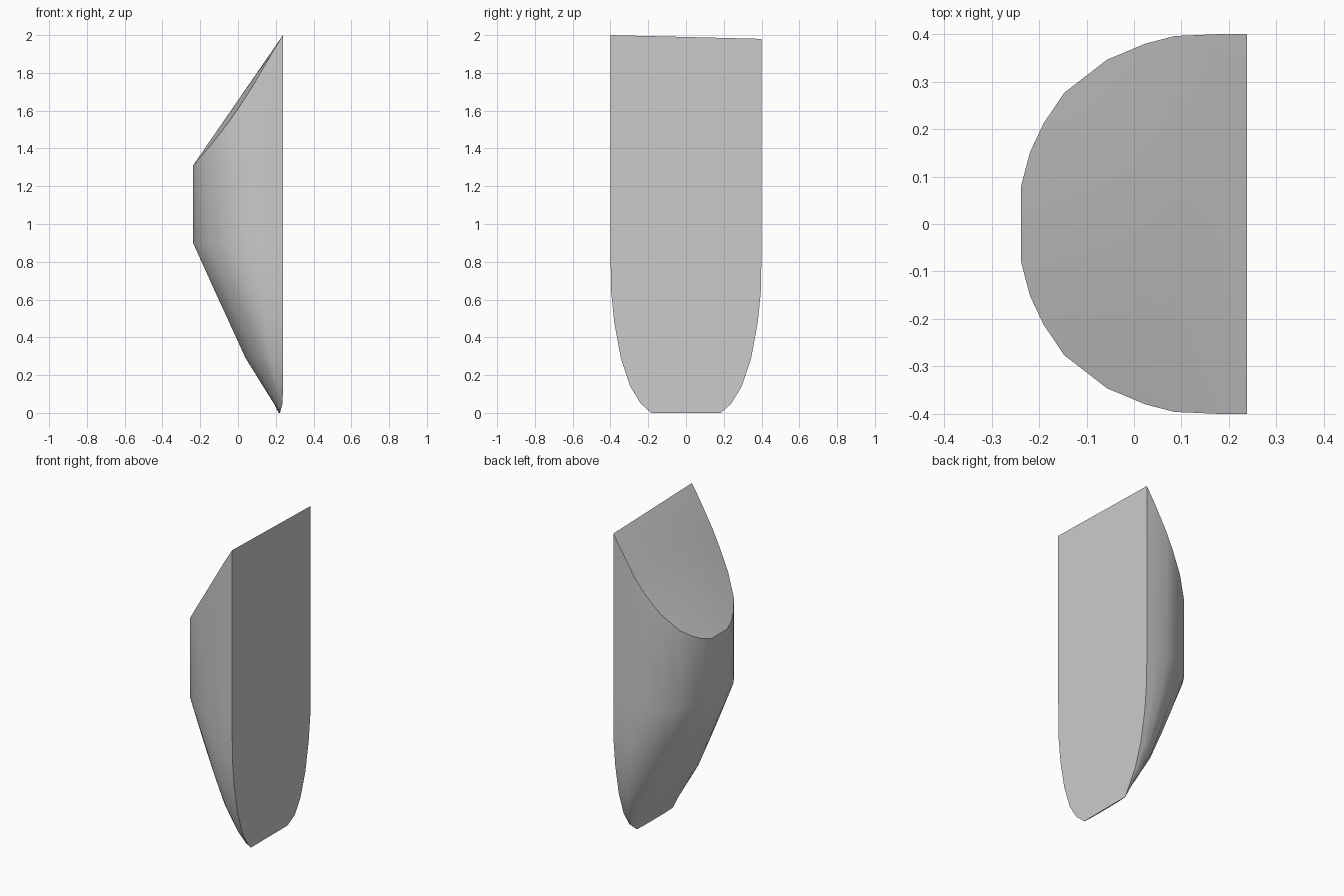
import bpy, bmesh, math

cube = bpy.data.objects.get("Cube")
if cube:
    bpy.data.objects.remove(cube, do_unlink=True)

# One flat colour
grey = bpy.data.materials.new("light_grey")
grey.use_nodes = True
tone = (0.6, 0.6, 0.6, 1)
grey.diffuse_color = tone
grey.node_tree.nodes["Principled BSDF"].inputs["Base Color"].default_value = tone

BACK, FRONT = 0.238, -0.238

# Half of the D-shaped section: (depth fraction, width fraction)
half = [(0, 1), (0.13, 1), (0.32, 0.99), (0.45, 0.95), (0.62, 0.865),
        (0.81, 0.69), (0.9, 0.53), (0.96, 0.38), (1, 0.2)]
section = [(d, -w) for d, w in half] + [(d, w) for d, w in reversed(half)]

# Rings of the tapering lower body: (height, flat side, bulge side, half width)
rings = [(0, 0.222, 0.215, 0.185), (0.05, 0.236, 0.19, 0.24),
         (0.14, BACK, 0.133, 0.295), (0.29, BACK, 0.04, 0.345),
         (0.48, BACK, -0.047, 0.38), (0.65, BACK, -0.125, 0.397),
         (0.9, BACK, FRONT, 0.4)]


def slope(x, y):
    """Height of the slanted top along its ridge."""
    z = 1.31 + (x - FRONT) * 1.47
    if x > 0.2:
        z = 1.954 + (x - 0.2) * 1.21
    return z - 0.025 * (y + 0.4) * (x - FRONT) / (BACK - FRONT)


bm = bmesh.new()
loops = []
for z, back, bulge, width in rings:
    loops.append([bm.verts.new((back + (bulge - back) * d, width * w, z))
                  for d, w in section])

# Rim of the slanted top, a little lower than its ridge
rim = []
for d, w in section:
    x, y = BACK + (FRONT - BACK) * d, 0.4 * w
    rim.append(bm.verts.new((x, y, slope(x, y) - 0.05 * math.sin(math.pi * d))))
loops.append(rim)

# Curved wall and flat side
n = len(section)
for low, high in zip(loops, loops[1:]):
    for i in range(n - 1):
        bm.faces.new((low[i], low[i + 1], high[i + 1], high[i]))
ridge = [bm.verts.new((BACK + (FRONT - BACK) * d, 0, slope(BACK + (FRONT - BACK) * d, 0)))
         for d, w in half]
bm.faces.new([l[0] for l in loops] + [ridge[0]] + [l[-1] for l in reversed(loops)])
bm.faces.new(loops[0])

# Crowned top between the rim and the ridge
for i in range(len(half) - 1):
    j = n - 1 - i
    bm.faces.new((rim[i], rim[i + 1], ridge[i + 1], ridge[i]))
    bm.faces.new((ridge[i], ridge[i + 1], rim[j - 1], rim[j]))
m = len(half)
bm.faces.new((rim[m - 1], rim[m], ridge[m - 1]))
bmesh.ops.recalc_face_normals(bm, faces=bm.faces)

mesh = bpy.data.meshes.new("curved_body")
bm.to_mesh(mesh)
bm.free()
mesh.materials.append(grey)
body = bpy.data.objects.new("curved_body", mesh)
bpy.context.collection.objects.link(body)

# Smooth shading with crisp rims
bpy.context.view_layer.objects.active = body
body.select_set(True)
bpy.ops.object.shade_smooth_by_angle(angle=math.radians(32))
